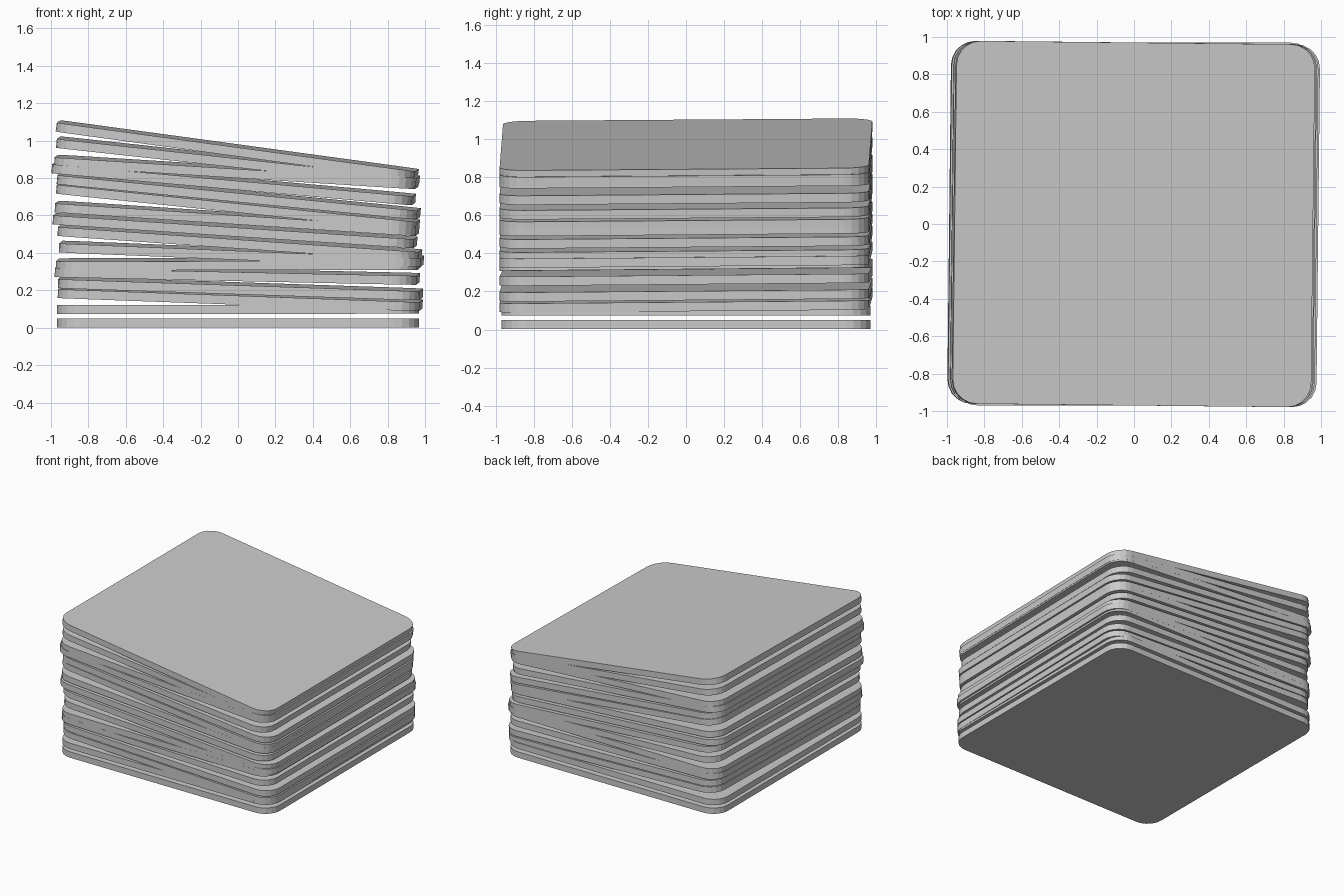
import bpy, bmesh, math
from mathutils import Matrix

if "Cube" in bpy.data.objects:
    bpy.data.objects.remove(bpy.data.objects["Cube"])

HALF_X, HALF_Y, THICK, RADIUS, SEG = 0.967, 0.97, 0.048, 0.13, 5


def rounded_outline():
    pts = []
    for i, (sx, sy) in enumerate([(1, 1), (-1, 1), (-1, -1), (1, -1)]):
        for k in range(SEG + 1):
            a = math.radians(90 * i + 90 * k / SEG)
            pts.append((sx * (HALF_X - RADIUS) + RADIUS * math.cos(a),
                        sy * (HALF_Y - RADIUS) + RADIUS * math.sin(a)))
    return pts


def coaster(name, z_left, z_right, cx, lean, twist):
    bm = bmesh.new()
    face = bm.faces.new([bm.verts.new((x, y, -THICK / 2)) for x, y in rounded_outline()])
    ext = bmesh.ops.extrude_face_region(bm, geom=[face])
    top = [v for v in ext["geom"] if isinstance(v, bmesh.types.BMVert)]
    bmesh.ops.translate(bm, verts=top, vec=(0, 0, THICK))
    bmesh.ops.recalc_face_normals(bm, faces=bm.faces[:])
    # lay the slab on its tilted place in the pile
    tilt = math.atan2(z_left - z_right, 2 * HALF_X)
    m = (Matrix.Translation((cx, 0, (z_left + z_right) / 2))
         @ Matrix.Rotation(tilt, 4, 'Y')
         @ Matrix.Rotation(math.radians(lean), 4, 'X')
         @ Matrix.Rotation(math.radians(twist), 4, 'Z'))
    bmesh.ops.transform(bm, matrix=m, verts=bm.verts[:])
    me = bpy.data.meshes.new(name)
    bm.to_mesh(me)
    bm.free()
    bpy.context.collection.objects.link(bpy.data.objects.new(name, me))


# bottom coasters lie flat: centre height at left, at right, x shift
flat = [(0.026, 0.026, 0.0), (0.097, 0.099, 0.0)]
# tilted coasters above, from low to high
tilted = [
    (0.190, 0.120, 0.012), (0.243, 0.178, 0.013), (0.302, 0.261, -0.004),
    (0.339, 0.341, 0.002), (0.434, 0.355, 0.018), (0.522, 0.388, 0.010),
    (0.584, 0.456, -0.016), (0.648, 0.521, -0.005), (0.748, 0.548, 0.000),
    (0.799, 0.608, 0.004), (0.857, 0.685, -0.023), (0.894, 0.772, -0.008),
    (0.993, 0.783, 0.000), (1.080, 0.817, -0.004),
]
for i, (zl, zr, cx) in enumerate(flat):
    coaster(f"flat_coaster_{i + 1}", zl, zr, cx, 0, 0)
for i, (zl, zr, cx) in enumerate(tilted):
    coaster(f"tilted_coaster_{i + 1}", zl, zr, cx, 0.5, -0.6)
